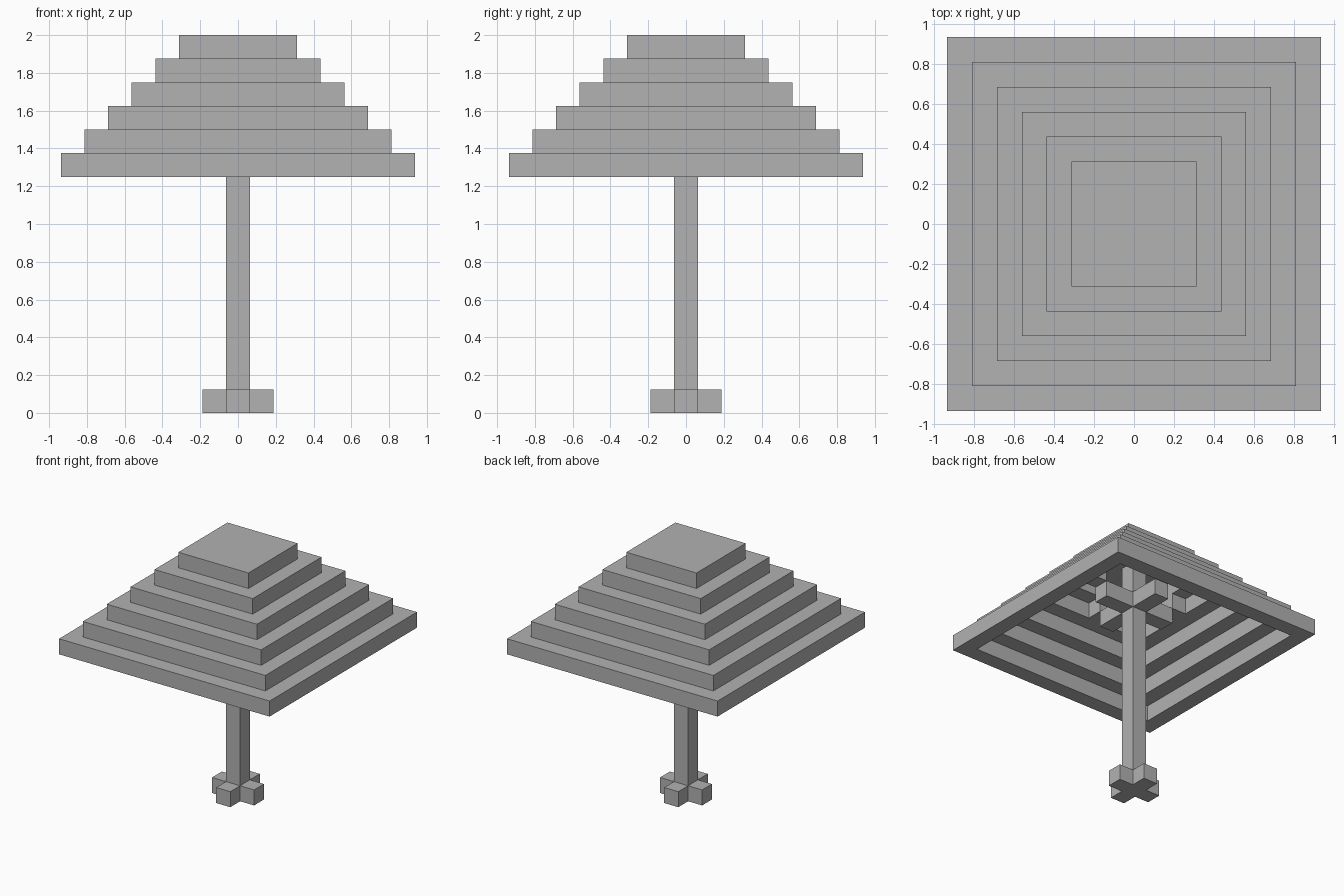
import bpy
import bmesh
from mathutils import Matrix, Vector

if "Cube" in bpy.data.objects:
    bpy.data.objects.remove(bpy.data.objects["Cube"])

U = 0.125   # edge length of one block
H = U / 2

grey = bpy.data.materials.new("plain_grey")
grey.use_nodes = True
grey.diffuse_color = (0.445, 0.445, 0.445, 1)
grey.node_tree.nodes["Principled BSDF"].inputs["Base Color"].default_value = grey.diffuse_color


def finish(name, bm):
    bmesh.ops.recalc_face_normals(bm, faces=bm.faces)
    mesh = bpy.data.meshes.new(name)
    bm.to_mesh(mesh)
    bm.free()
    mesh.materials.append(grey)
    obj = bpy.data.objects.new(name, mesh)
    bpy.context.collection.objects.link(obj)


def add_box(bm, low, high, turn=0):
    low, high = Vector(low), Vector(high)
    matrix = (Matrix.Rotation(turn, 4, "Z") @ Matrix.Translation((low + high) / 2)
              @ Matrix.Diagonal((*(high - low), 1)))
    bmesh.ops.create_cube(bm, size=1, matrix=matrix)


def four_arms(name, start, end, z):
    """Four equal blocks around the pole."""
    bm = bmesh.new()
    for i in range(4):
        add_box(bm, (start, -H, z), (end, H, z + U), i * 1.5707963)
    finish(name, bm)


def square_ring(name, half, z):
    """Square frame one block wide and one block high."""
    bm = bmesh.new()
    loops = []
    for r, h in ((half, z), (half, z + U), (half - U, z + U), (half - U, z)):
        loops.append([bm.verts.new((sx * r, sy * r, h))
                      for sx, sy in ((-1, -1), (1, -1), (1, 1), (-1, 1))])
    for i in range(4):
        a, b = loops[i], loops[(i + 1) % 4]
        for j in range(4):
            k = (j + 1) % 4
            bm.faces.new((a[j], a[k], b[k], b[j]))
    finish(name, bm)


# Pole and its cross-shaped foot
bm = bmesh.new()
add_box(bm, (-H, -H, 0), (H, H, 15 * U))
finish("pole", bm)
four_arms("foot", H, 3 * H, 0)

# Hollow stepped canopy, closed by a solid cap
for step in range(5):
    square_ring(f"canopy_ring_{step + 1}", (15 - 2 * step) * H, (10 + step) * U)
bm = bmesh.new()
add_box(bm, (-5 * H, -5 * H, 15 * U), (5 * H, 5 * H, 16 * U))
finish("canopy_cap", bm)

# Stepped braces from the pole to the canopy
four_arms("lower_braces", H, 5 * H, 12 * U)
four_arms("upper_braces", 5 * H, 7 * H, 13 * U)
